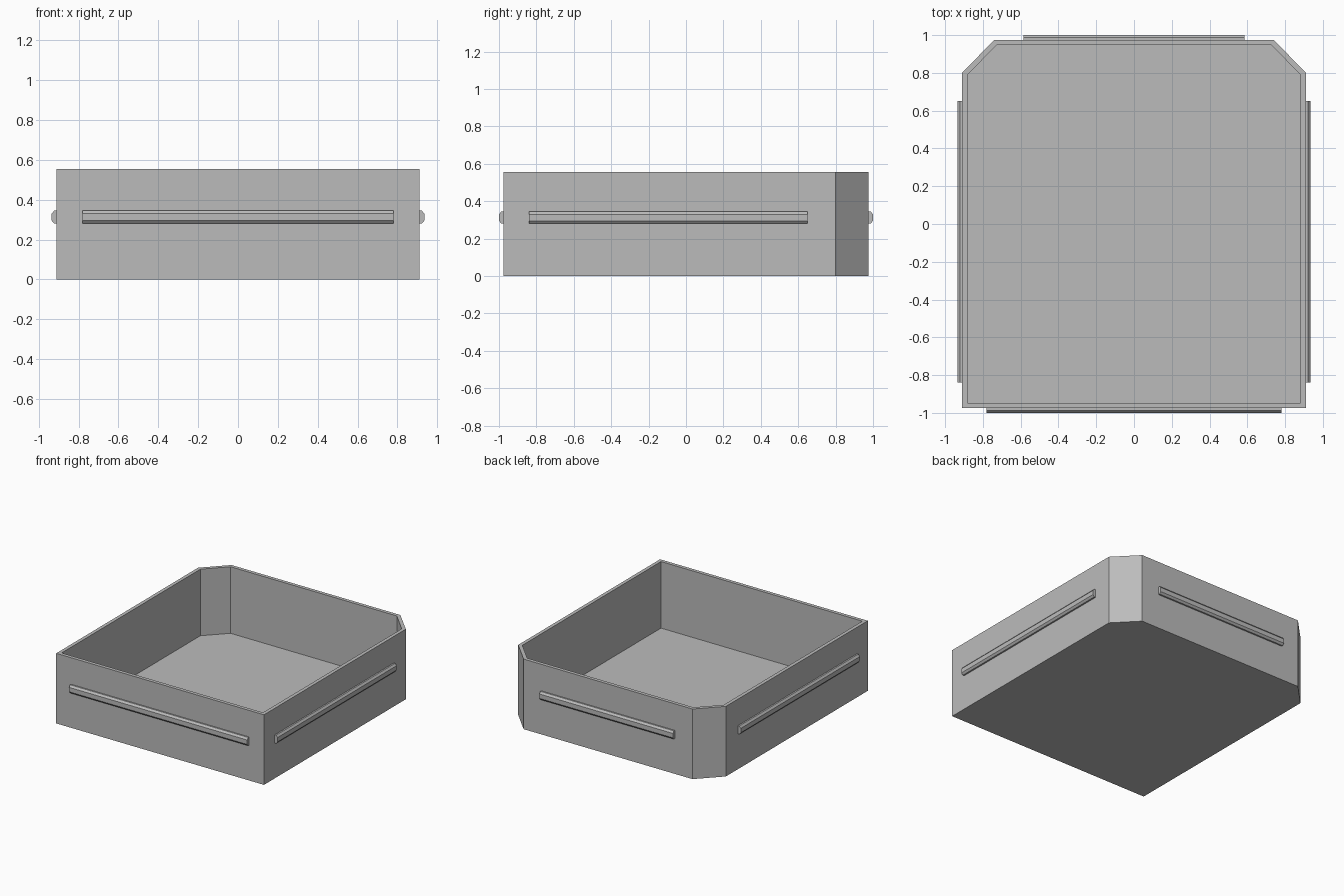
import bpy
import bmesh
from math import pi
from mathutils import Matrix, Vector

default = bpy.data.objects.get("Cube")
if default:
    bpy.data.objects.remove(default)

HALF_X, HALF_Y, HEIGHT = 0.91, 0.975, 0.555
WALL, FLOOR = 0.028, 0.028

grey = bpy.data.materials.new("mid grey")
grey.use_nodes = True
grey.diffuse_color = (0.5, 0.5, 0.5, 1)
grey.node_tree.nodes["Principled BSDF"].inputs["Base Color"].default_value = grey.diffuse_color


def prism(bm, points, offset):
    """Extrude a flat outline into a solid; return the face at the far end."""
    base = bm.faces.new([bm.verts.new(p) for p in points])
    end = bmesh.ops.extrude_face_region(bm, geom=[base], use_keep_orig=True)["geom"]
    bmesh.ops.translate(bm, vec=offset, verts=[v for v in end if isinstance(v, bmesh.types.BMVert)])
    bmesh.ops.recalc_face_normals(bm, faces=bm.faces)
    return next(f for f in end if isinstance(f, bmesh.types.BMFace))


def finish(bm, name):
    mesh = bpy.data.meshes.new(name)
    bm.to_mesh(mesh)
    bm.free()
    mesh.materials.append(grey)
    obj = bpy.data.objects.new(name, mesh)
    bpy.context.collection.objects.link(obj)
    return obj


# Open tray with two clipped back corners
bm = bmesh.new()
right_side = [(HALF_X, -HALF_Y), (HALF_X, 0.80), (0.74, HALF_Y)]
outline = right_side + [(-x, y) for x, y in reversed(right_side)]
top = prism(bm, [(x, y, 0) for x, y in outline], Vector((0, 0, HEIGHT)))
bmesh.ops.inset_region(bm, faces=[top], thickness=WALL, use_even_offset=True)
inner = bmesh.ops.extrude_discrete_faces(bm, faces=[top])["faces"][0]
bmesh.ops.translate(bm, vec=(0, 0, FLOOR - HEIGHT), verts=inner.verts)
finish(bm, "tray")


# Bevelled rails, one on each wall
def rail(name, length, angle, location):
    bm = bmesh.new()
    profile = [(0.005, 0.28), (-0.012, 0.28), (-0.025, 0.295),
               (-0.025, 0.33), (-0.012, 0.345), (0.005, 0.345)]
    prism(bm, [(-length / 2, y, z) for y, z in profile], Vector((length, 0, 0)))
    bm.transform(Matrix.Translation(location) @ Matrix.Rotation(angle, 4, "Z"))
    finish(bm, name)


rail("front_rail", 1.56, 0, (0, -HALF_Y, 0))
rail("back_rail", 1.17, pi, (0, HALF_Y, 0))
rail("left_rail", 1.49, pi / 2, (HALF_X, -0.095, 0))
rail("right_rail", 1.49, -pi / 2, (-HALF_X, -0.095, 0))
